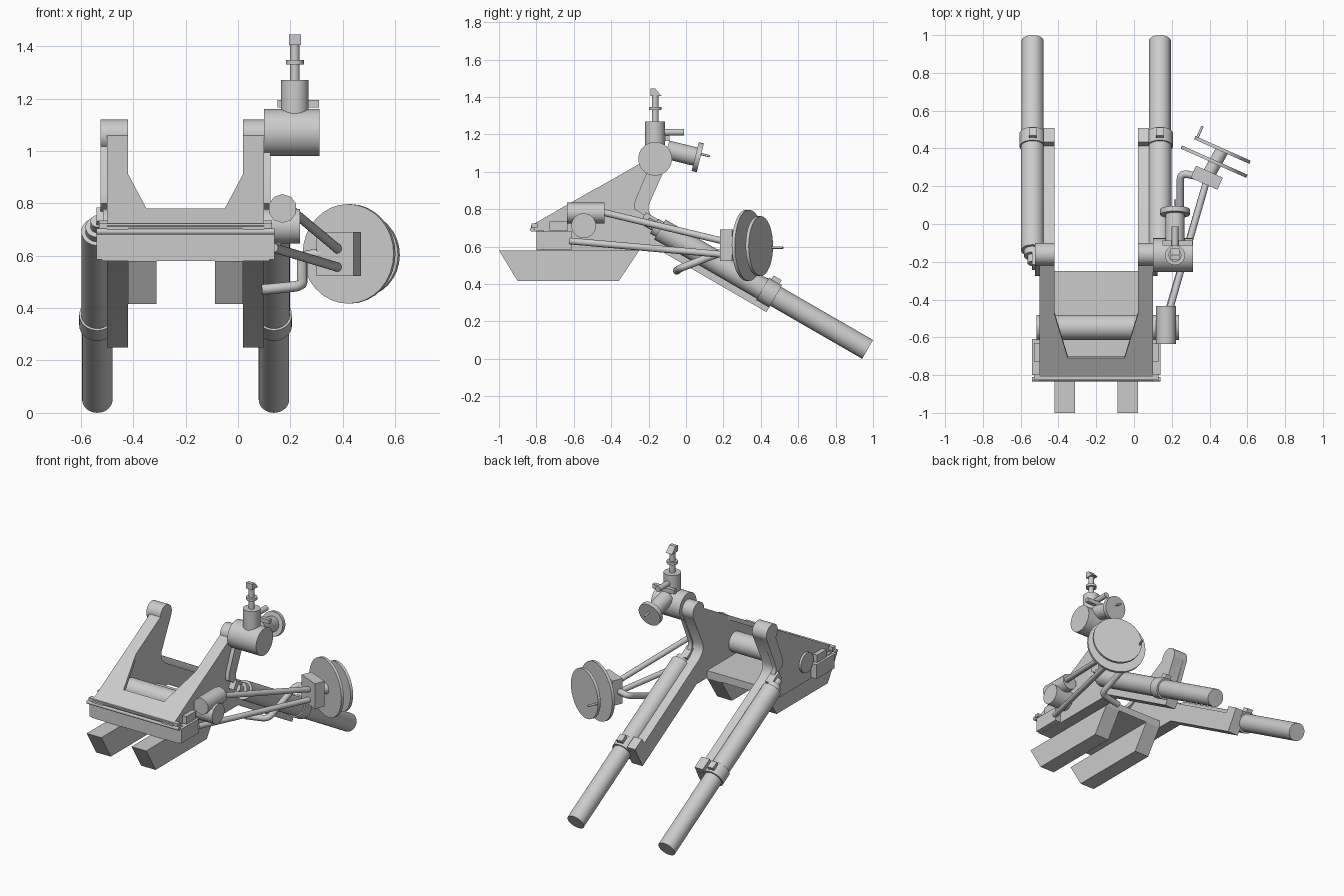
import bpy, bmesh, math
from mathutils import Vector, Matrix

if "Cube" in bpy.data.objects:
    bpy.data.objects.remove(bpy.data.objects["Cube"])

CX = -0.2  # symmetry plane of the carriage


def finish(name, bm):
    bmesh.ops.recalc_face_normals(bm, faces=bm.faces)
    me = bpy.data.meshes.new(name)
    bm.to_mesh(me)
    bm.free()
    ob = bpy.data.objects.new(name, me)
    bpy.context.collection.objects.link(ob)
    return ob


def cyl(name, a, b, r, n=32, r2=None):
    a, b = Vector(a), Vector(b)
    d = b - a
    m = Matrix.Translation((a + b) / 2) @ d.to_track_quat('Z', 'Y').to_matrix().to_4x4()
    bm = bmesh.new()
    bmesh.ops.create_cone(bm, cap_ends=True, segments=n, radius1=r,
                          radius2=r if r2 is None else r2, depth=d.length, matrix=m)
    return finish(name, bm)


def box(name, c, size, rot=None):
    m = Matrix.Translation(c) @ (rot or Matrix()) @ Matrix.Diagonal((*size, 1))
    bm = bmesh.new()
    bmesh.ops.create_cube(bm, size=1, matrix=m)
    return finish(name, bm)


def extrude(name, pts, offset):
    bm = bmesh.new()
    f = bm.faces.new([bm.verts.new(p) for p in pts])
    g = bmesh.ops.extrude_face_region(bm, geom=[f])
    bmesh.ops.translate(bm, vec=offset,
                        verts=[v for v in g['geom'] if isinstance(v, bmesh.types.BMVert)])
    return finish(name, bm)


def side_prism(name, prof, x0, x1):
    return extrude(name, [(x0, y, z) for y, z in prof], (x1 - x0, 0, 0))


def pipe(name, pts, r):
    cu = bpy.data.curves.new(name, 'CURVE')
    cu.dimensions = '3D'
    cu.bevel_depth, cu.bevel_resolution, cu.use_fill_caps = r, 4, True
    sp = cu.splines.new('POLY')
    path = [Vector(pts[0])]
    for p, q, s in zip(pts, pts[1:], pts[2:]):  # rounded corners
        p, q, s = Vector(p), Vector(q), Vector(s)
        u, w = q + (p - q).normalized() * 0.04, q + (s - q).normalized() * 0.04
        for i in range(6):
            t = i / 5
            path.append(u * (1 - t) ** 2 + q * 2 * t * (1 - t) + w * t * t)
    path.append(Vector(pts[-1]))
    sp.points.add(len(path) - 1)
    for pt, v in zip(sp.points, path):
        pt.co = (*v, 1)
    ob = bpy.data.objects.new(name, cu)
    bpy.context.collection.objects.link(ob)
    bpy.context.view_layer.objects.active = ob
    ob.select_set(True)
    bpy.ops.object.convert(target='MESH')


# Side profiles (y, z)
cheek = [(-0.8, 0.58), (-0.14, 0.58), (0.43, 0.25), (0.49, 0.352), (-0.17, 0.735),
         (-0.205, 0.77), (-0.21, 0.82), (-0.108, 1.03), (-0.2, 1.071), (-0.83, 0.71), (-0.83, 0.685), (-0.8, 0.68)]
strip = [(-0.2, 1.02), (-0.275, 0.84), (-0.275, 0.80), (-0.17, 0.735), (-0.2, 0.79),
         (-0.2, 0.82), (-0.103, 1.04)]
skid = [(-1, 0.58), (-0.25, 0.58), (-0.36, 0.415), (-0.9, 0.415)]
top, end = Vector((0, -0.14, 0.692)), Vector((0, 0.971, 0.0505))
axis = (end - top).normalized()
tilt = Matrix.Rotation(-math.radians(30), 4, 'X')

for s, side in ((-1, 'left'), (1, 'right')):
    def X(d):
        return CX + s * d
    side_prism(side + '_cheek_and_trail', cheek, X(0.22), X(0.30))
    side_prism(side + '_cheek_strip', strip, X(0.295), X(0.325))
    cyl(side + '_trunnion_boss', (X(0.22), -0.16, 1.06), (X(0.325), -0.16, 1.06), 0.06)
    side_prism(side + '_skid', skid, X(0.112), X(0.22))
    box(side + '_sill_block', (X(0.315), -0.705, 0.633), (0.05, 0.19, 0.095))
    box(side + '_sill_bracket', (X(0.315), -0.68, 0.71), (0.03, 0.1, 0.05))
    # Recoil tube, its cap, lug and clamp
    o = Vector((X(0.337), 0, 0))
    cyl(side + '_tube', top + o, end + o, 0.058)
    cyl(side + '_tube_sleeve', top + o, top + o + axis * 0.66, 0.061)
    cyl(side + '_tube_cap', top + o - axis * 0.035, top + o, 0.045)
    cyl(side + '_tube_knob', top + o - axis * 0.08, top + o, 0.026)
    box(side + '_tube_lug', (X(0.315), -0.19, 0.735), (0.05, 0.09, 0.06), tilt)
    mid = top + axis * 0.675
    cyl(side + '_clamp_ring', mid + o - axis * 0.04, mid + o + axis * 0.04, 0.069)
    box(side + '_clamp_block', Vector((X(0.25), 0, 0)) + mid + Vector((0, 0, 0.01)), (0.06, 0.085, 0.11), tilt)
    box(side + '_clamp_nub', mid + o + Vector((0, 0.038, 0.066)), (0.04, 0.05, 0.03), tilt)

# Floor, front beam, lip rods and sloped front plate
box('floor', (CX, -0.525, 0.605), (0.44, 0.55, 0.05))
box('front_beam', (CX, -0.78, 0.633), (0.64, 0.04, 0.105))
cyl('front_rod', (-0.54, -0.822, 0.692), (0.14, -0.822, 0.692), 0.012, 12)
box('front_lip', (CX, -0.81, 0.712), (0.66, 0.03, 0.022))
outline = [(-0.3, -0.83), (0.3, -0.83), (0.3, -0.48), (0.22, -0.48), (0.15, -0.71),
           (-0.15, -0.71), (-0.22, -0.48), (-0.3, -0.48)]
extrude('sloped_front_plate', [(CX + x, y, 0.781 + 0.573 * (y + 0.71)) for x, y in outline],
        (0, 0.01, -0.025))

# Cross shaft and gear housing
cyl('cross_shaft', (-0.515, -0.547, 0.712), (0.237, -0.547, 0.712), 0.066)
cyl('gear_housing', (0.17, -0.635, 0.78), (0.17, -0.435, 0.78), 0.055, 10)

# Sight drum, post and head
SX, SY = 0.217, -0.165
cyl('sight_drum', (0.1, SY, 1.07), (0.312, SY, 1.07), 0.09)
cyl('sight_base', (SX, SY, 1.12), (SX, SY, 1.27), 0.053)
cyl('sight_post', (SX, SY, 1.26), (SX, SY, 1.41), 0.018)
cyl('sight_collar', (SX, SY, 1.33), (SX, SY, 1.347), 0.034)
side_prism('sight_head', [(-0.19, 1.405), (-0.13, 1.405), (-0.165, 1.445), (-0.19, 1.445)],
           SX - 0.023, SX + 0.023)
cyl('eyepiece', (SX, -0.15, 1.212), (SX, -0.012, 1.212), 0.018)
box('sight_cross_bar', (0.23, -0.1, 1.18), (0.16, 0.025, 0.028))

# Small sight handwheel
hub, n = Vector((SX, 0.063, 1.078)), Vector((0, 0.97, -0.24))
cyl('sight_arm', hub - n * 0.17, hub, 0.05)
cyl('sight_wheel', hub - n * 0.014, hub + n * 0.014, 0.079)
grip = hub + Vector((0, 0.005, 0.02))
cyl('sight_wheel_grip', grip, grip + n * 0.062, 0.006, 10)

# Large double handwheel with gearbox
n = Vector((0.407, 0.913, 0))
turn = Matrix.Rotation(-math.radians(24), 4, 'Z')
w1, w2 = Vector((0.424, 0.33, 0.607)), Vector((0.468, 0.392, 0.603))
box('wheel_gearbox', (0.385, 0.245, 0.607), (0.155, 0.07, 0.168), turn)
cyl('wheel_hub', w1 - n * 0.09, w2, 0.035)
cyl('outer_wheel', w1 - n * 0.009, w1 + n * 0.009, 0.19)
cyl('inner_wheel', w2 - n * 0.009, w2 + n * 0.009, 0.16)
grip = w2 + Vector((-0.135, 0.06, -0.008))
cyl('wheel_grip', grip, grip + n * 0.072, 0.007, 10)

# Drive rods and bent pipe
cyl('upper_drive_rod', (0.19, -0.45, 0.785), (0.385, 0.23, 0.622), 0.018, 16)
cyl('lower_drive_rod', (0.135, -0.62, 0.63), (0.385, 0.23, 0.555), 0.018, 16)
pipe('bent_pipe', [(0.09, -0.05, 0.47), (0.245, -0.03, 0.485), (0.245, 0.27, 0.6),
                   (0.35, 0.25, 0.61)], 0.02)

# Smooth rounds, sharp edges
bpy.ops.object.select_all(action='SELECT')
bpy.context.view_layer.objects.active = bpy.context.selected_objects[0]
bpy.ops.object.shade_smooth_by_angle(angle=math.radians(40))
